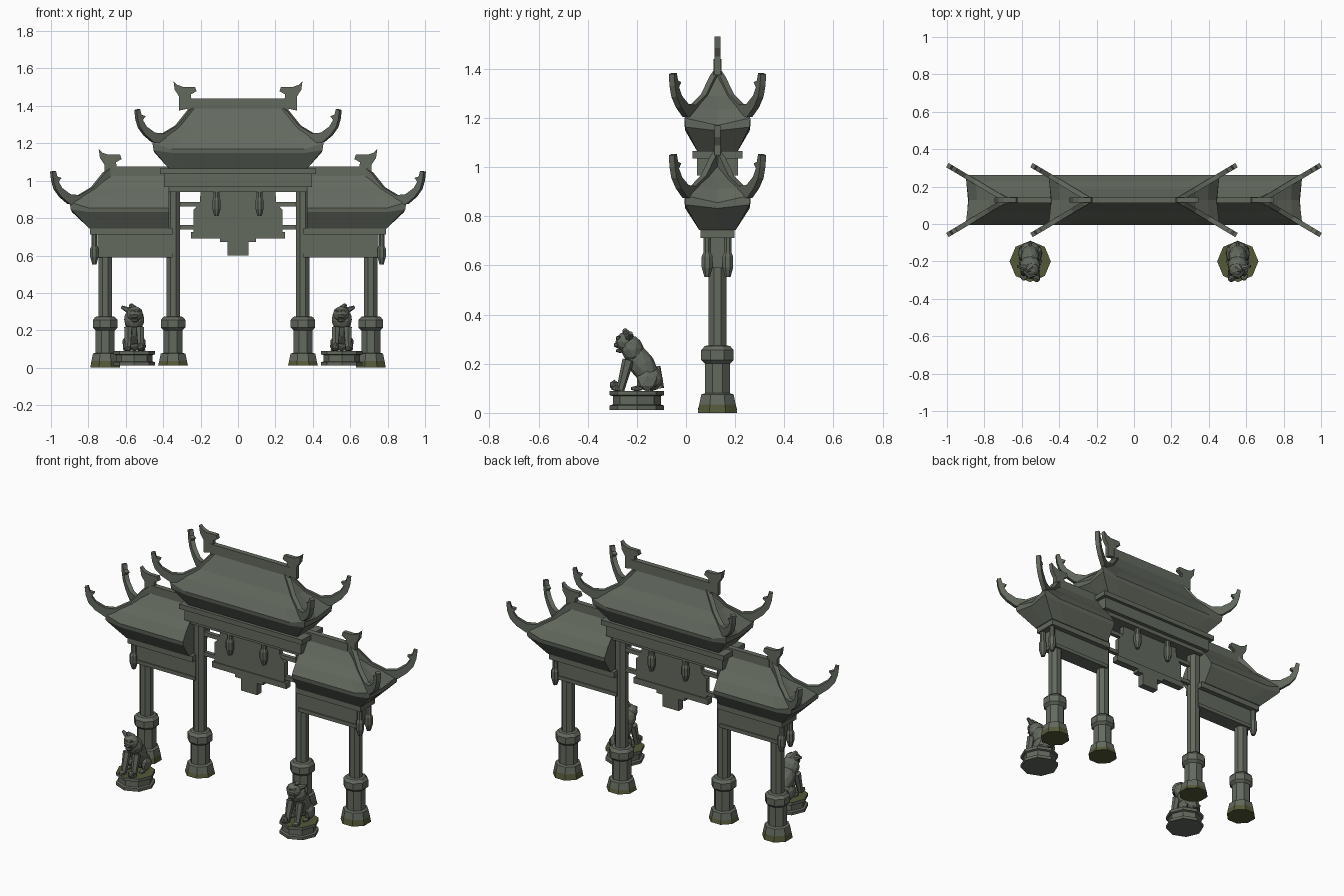
import bpy, bmesh, math
from mathutils import Vector, Matrix

if "Cube" in bpy.data.objects:
    bpy.data.objects.remove(bpy.data.objects["Cube"])

YC = 0.128          # depth centre of the gateway


def material(name, rgb):
    m = bpy.data.materials.new(name)
    m.diffuse_color = (*rgb, 1)
    m.use_nodes = True
    m.node_tree.nodes["Principled BSDF"].inputs["Base Color"].default_value = m.diffuse_color
    return m


STONE = material("grey green stone", (0.125, 0.142, 0.114))
MOSS = material("moss", (0.088, 0.100, 0.040))


def finish(name, bm, mirror=True, moss=None):
    """Turn a bmesh into a flat-shaded object, mirrored across x = 0."""
    bmesh.ops.recalc_face_normals(bm, faces=bm.faces)
    if moss:
        for f in bm.faces:
            f.material_index = 1 if moss(f) else 0
    me = bpy.data.meshes.new(name)
    bm.to_mesh(me)
    bm.free()
    me.materials.append(STONE)
    me.materials.append(MOSS)
    ob = bpy.data.objects.new(name, me)
    bpy.context.collection.objects.link(ob)
    if mirror:
        ob.modifiers.new("mirror", 'MIRROR')
    return ob


def box(name, x, y, z, mirror=True):
    bm = bmesh.new()
    bmesh.ops.create_cube(bm, size=1)
    for v in bm.verts:
        for i, (a, b) in enumerate((x, y, z)):
            v.co[i] = a if v.co[i] < 0 else b
    return finish(name, bm, mirror)


def beam(name, x, half_y, z, mirror=True):
    return box(name, x, (YC - half_y, YC + half_y), z, mirror)


def loft(bm, rings, closed):
    rows = [[bm.verts.new(p) for p in ring] for ring in rings]
    n = len(rows[0])
    for a, b in zip(rows, rows[1:]):
        for i in range(n if closed else n - 1):
            j = (i + 1) % n
            bm.faces.new((a[i], a[j], b[j], b[i]))
    bm.faces.new(rows[0])
    bm.faces.new(rows[-1])
    return rows


def lathe(name, x, y, profile, turn=math.pi / 8, moss=None):
    """Octagonal turned part; profile is (half width across flats, z)."""
    bm = bmesh.new()
    k = 1 / math.cos(math.pi / 8)
    loft(bm, [[(x + r * k * math.cos(turn + i * math.pi / 4),
                y + r * k * math.sin(turn + i * math.pi / 4), z) for i in range(8)]
              for r, z in profile], True)
    return finish(name, bm, True, moss)


def slab(name, outline, origin, u, thick, mirror=True):
    """Extrude an outline of (distance along u, z) to both sides."""
    u = Vector((u[0], u[1], 0)).normalized()
    n = Vector((-u.y, u.x, 0)) * thick / 2
    bm = bmesh.new()
    o = Vector(origin)
    loft(bm, [[o + u * s + Vector((0, 0, z)) + n * k for s, z in outline]
              for k in (-1, 1)], True)
    return finish(name, bm, mirror)


# ---- columns with flared mossy feet ----
for label, x, z0, top in (("outer", 0.71, 0.0, 0.62), ("inner", 0.347, 0.012, 0.96)):
    lathe(label + "_column", x, YC,
          [(0.080, z0), (0.074, 0.035), (0.066, 0.075), (0.051, 0.08), (0.051, 0.20),
           (0.066, 0.215), (0.066, 0.255), (0.052, 0.272), (0.036, 0.275), (0.036, top)],
          moss=lambda f: f.calc_center_median().z < 0.04)

# ---- side beams and main lintel ----
beam("side_panel", (0.35, 0.75), 0.040, (0.60, 0.72))
beam("side_panel_trim", (0.35, 0.755), 0.047, (0.59, 0.612))
beam("side_ledge", (0.35, 0.79), 0.070, (0.712, 0.748))
beam("lintel_low", (-0.375, 0.375), 0.060, (0.94, 0.968), False)
beam("lintel_mid", (-0.395, 0.395), 0.083, (0.965, 1.037), False)
beam("lintel_ledge", (-0.417, 0.417), 0.102, (1.035, 1.065), False)


# ---- hanging posts with bud ends ----
def hanging_post(name, x, y, top, bottom):
    lathe(name, x, y, [(0.015, top), (0.015, bottom + 0.10), (0.022, bottom + 0.085),
                       (0.022, bottom + 0.04), (0.011, bottom)])


for side in (-1, 1):
    hanging_post("side_hanging_post", 0.768, YC + side * 0.042, 0.715, 0.552)
    hanging_post("lintel_hanging_post", 0.115, YC + side * 0.042, 0.945, 0.81)

# ---- centre plaque, its stepped foot and tie bars ----
plaque = [(0.20, 0.945), (0.205, 0.875), (0.238, 0.845), (0.238, 0.72)]
foot = [(0.252, 0.725), (0.252, 0.69), (0.095, 0.69), (0.095, 0.672),
        (0.055, 0.672), (0.055, 0.60)]
for name, half, thick in (("plaque", plaque, 0.03), ("plaque_foot", foot, 0.042)):
    slab(name, half + [(-s, z) for s, z in reversed(half)], (0, YC, 0), (1, 0), thick, False)
beam("upper_tie_bar", (0.20, 0.345), 0.012, (0.862, 0.886))
beam("lower_tie_bar", (0.23, 0.345), 0.012, (0.740, 0.763))


# ---- hipped roofs with concave slopes and lifted corners ----
def roof(name, x0, rings):
    """Rings are (end x, half depth, z, corner lift); x0 is the inner end."""
    bm = bmesh.new()
    pts = []
    for x, h, z, lift in rings:
        half = [(x0, h, z), (max(x - 0.10, x0 + 0.02), h, z), (x, h, z + lift)]
        pts.append([(a, YC - b, c) for a, b, c in half] + [(x - lift * 0.5, YC, z)]
                   + [(a, YC + b, c) for a, b, c in reversed(half)])
    rows = loft(bm, pts, False)
    if x0 > 0:                      # close the inner end
        bm.faces.new([r[0] for r in rows] + [r[-1] for r in reversed(rows)])
    return finish(name, bm)


roof("main_roof", 0.0, [(0.365, 0.080, 1.06, 0), (0.452, 0.131, 1.148, 0.015),
                        (0.457, 0.134, 1.170, 0.03), (0.400, 0.100, 1.232, 0.01),
                        (0.330, 0.060, 1.290, 0), (0.240, 0.010, 1.395, 0)])
roof("side_roof", 0.37, [(0.795, 0.075, 0.745, 0), (0.895, 0.131, 0.832, 0.015),
                         (0.900, 0.134, 0.855, 0.03), (0.845, 0.100, 0.910, 0.01),
                         (0.770, 0.060, 0.960, 0), (0.665, 0.010, 1.035, 0)])
beam("main_ridge", (-0.27, 0.27), 0.016, (1.375, 1.44), False)
beam("side_ridge", (0.37, 0.665), 0.016, (1.015, 1.077))

# hip ridges sweeping up to barbed tips, outline as (x, z)
hip = [(0.235, 1.40), (0.27, 1.37), (0.33, 1.295), (0.40, 1.253), (0.45, 1.257),
       (0.495, 1.29), (0.515, 1.325), (0.500, 1.345), (0.522, 1.352), (0.530, 1.383),
       (0.548, 1.378), (0.543, 1.33), (0.530, 1.285), (0.50, 1.243), (0.455, 1.205),
       (0.40, 1.20), (0.33, 1.25), (0.235, 1.34)]
run = Vector((0.313, 0.187))
stretch = run.length / run.x
for dx, dz, label in ((0, 0, "main"), (0.45, -0.33, "side")):
    for side in (-1, 1):
        slab(label + "_hip_ridge", [((x - 0.235) * stretch, z + dz) for x, z in hip],
             (0.235 + dx, YC, 0), (run.x, run.y * side), 0.026)

# forked ridge finials
finial = [(0.345, 1.532), (0.325, 1.513), (0.295, 1.502), (0.23, 1.502), (0.222, 1.478),
          (0.252, 1.462), (0.245, 1.39), (0.315, 1.375), (0.315, 1.45), (0.338, 1.485)]
for dx, dz, label in ((0, 0, "main"), (0.40, -0.363, "side")):
    slab(label + "_finial", [(x + dx, z + dz) for x, z in finial], (0, YC, 0), (1, 0), 0.026)

# ---- guardian lions on octagonal plinths ----
LX, LY = 0.555, -0.20
lathe("lion_plinth", LX, LY,
      [(0.102, 0.012), (0.102, 0.030), (0.090, 0.034), (0.090, 0.068),
       (0.102, 0.072), (0.102, 0.090)], turn=0,
      moss=lambda f: f.normal.z > 0.9 and f.calc_center_median().z > 0.08)


def blob(name, x, y, z, radii, tilt=0.0, level=1):
    bm = bmesh.new()
    bmesh.ops.create_icosphere(
        bm, subdivisions=level, radius=1,
        matrix=Matrix.Translation((LX + x, y, z)) @ Matrix.Rotation(tilt, 4, 'X')
        @ Matrix.Diagonal((*radii, 1)))
    return finish(name, bm)


def limb(name, a, b, r1, r2):
    """Tapered six-sided limb between two points relative to the lion."""
    a, b = (Vector((LX + p[0], p[1], p[2])) for p in (a, b))
    d = b - a
    bm = bmesh.new()
    bmesh.ops.create_cone(
        bm, cap_ends=True, segments=6, radius1=r1, radius2=r2, depth=d.length,
        matrix=Matrix.Translation((a + b) / 2) @ d.to_track_quat('Z', 'Y').to_matrix().to_4x4())
    return finish(name, bm)


blob("lion_body", 0, -0.178, 0.195, (0.050, 0.052, 0.100), 0.55, 2)
blob("lion_rump", 0, -0.140, 0.138, (0.052, 0.046, 0.050), 0, 2)
blob("lion_mane", 0, -0.218, 0.258, (0.056, 0.046, 0.058), 0.2, 2)
blob("lion_head", -0.003, -0.245, 0.288, (0.045, 0.042, 0.042), 0, 2)
blob("lion_brow", -0.003, -0.270, 0.304, (0.036, 0.018, 0.013))
blob("lion_muzzle", -0.003, -0.276, 0.276, (0.028, 0.020, 0.014))
blob("lion_jaw", -0.003, -0.268, 0.253, (0.024, 0.020, 0.010))
limb("lion_ear", (0.025, -0.235, 0.305), (0.068, -0.225, 0.325), 0.018, 0.008)
limb("lion_crest", (0.0, -0.235, 0.31), (0.02, -0.250, 0.338), 0.024, 0.010)
limb("lion_tail", (0, -0.105, 0.10), (0, -0.112, 0.19), 0.016, 0.008)
for s in (-1, 1):
    limb("lion_front_leg", (s * 0.032, -0.235, 0.215), (s * 0.034, -0.268, 0.09), 0.024, 0.016)
    blob("lion_front_paw", s * 0.034, -0.280, 0.100, (0.021, 0.026, 0.014))
    blob("lion_hind_leg", s * 0.045, -0.158, 0.128, (0.020, 0.048, 0.042))
    blob("lion_hind_paw", s * 0.046, -0.200, 0.099, (0.016, 0.028, 0.012))
blob("lion_ball", -0.034, -0.292, 0.113, (0.022, 0.020, 0.022))
